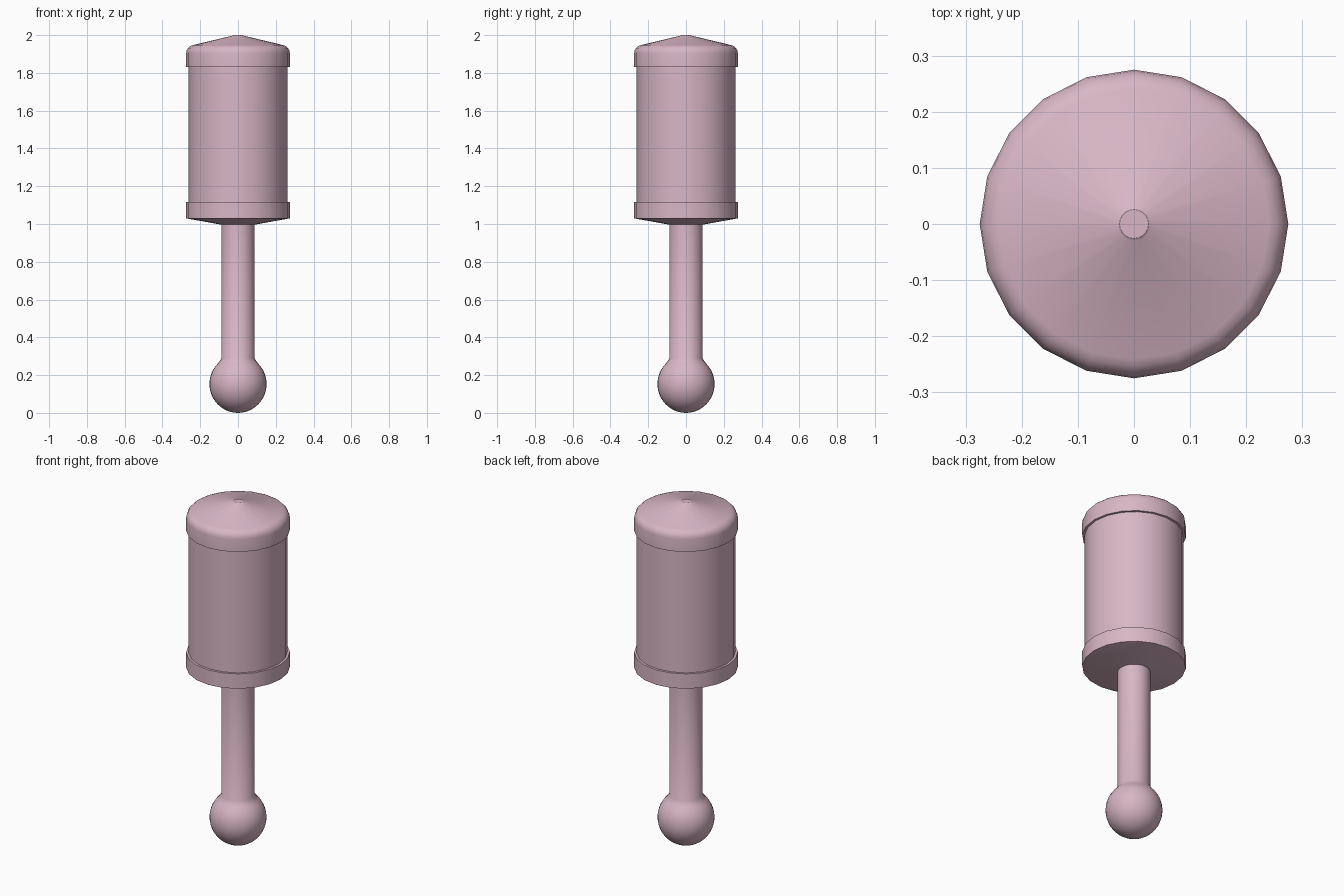
import bpy, bmesh, math

if "Cube" in bpy.data.objects:
    bpy.data.objects.remove(bpy.data.objects["Cube"])

pink = bpy.data.materials.new("dusty pink")
pink.diffuse_color = (0.69, 0.47, 0.56, 1)
pink.use_nodes = True
pink.node_tree.nodes["Principled BSDF"].inputs["Base Color"].default_value = pink.diffuse_color


def lathe(name, profile, sides, angle=35):
    """Spin a list of (radius, z) points around the z axis."""
    bm = bmesh.new()
    rings = []
    for r, z in profile:
        if r < 1e-5:
            rings.append([bm.verts.new((0, 0, z))])
        else:
            rings.append([bm.verts.new((r * math.cos(2 * math.pi * i / sides),
                                        r * math.sin(2 * math.pi * i / sides), z))
                          for i in range(sides)])
    for a, b in zip(rings, rings[1:]):
        for i in range(sides):
            j = (i + 1) % sides
            if len(a) == 1:
                bm.faces.new((a[0], b[j], b[i]))
            elif len(b) == 1:
                bm.faces.new((a[i], a[j], b[0]))
            else:
                bm.faces.new((a[i], a[j], b[j], b[i]))
    # close open ends
    if len(rings[0]) > 1:
        bm.faces.new(rings[0][::-1])
    if len(rings[-1]) > 1:
        bm.faces.new(rings[-1])
    bmesh.ops.recalc_face_normals(bm, faces=bm.faces[:])
    me = bpy.data.meshes.new(name)
    bm.to_mesh(me)
    bm.free()
    me.materials.append(pink)
    ob = bpy.data.objects.new(name, me)
    bpy.context.collection.objects.link(ob)
    bpy.ops.object.select_all(action='DESELECT')
    ob.select_set(True)
    bpy.context.view_layer.objects.active = ob
    bpy.ops.object.shade_smooth_by_angle(angle=math.radians(angle))
    return ob


# head: bottom band, barrel, rounded top band, shallow cone and small tip
R, BODY = 0.275, 0.262
cx, cz, cr = R - 0.045, 1.903, 0.045
rounded = [(cx + cr * math.cos(math.radians(a)), cz + cr * math.sin(math.radians(a)))
           for a in (0, 19, 38, 57, 76)]
lathe("mallet_head",
      [(0.08, 0.995), (R, 1.03), (R, 1.117), (BODY, 1.117),
       (BODY, 1.83), (R, 1.83)] + rounded + [(0.03, 1.997)] + [(0.026, 2.0)], 20)

# handle with ball end
ball = [(0.151 * math.sin(math.pi * i / 24), 0.153 - 0.153 * math.cos(math.pi * i / 24))
        for i in range(0, 19)]
lathe("handle", ball + [(0.088, 0.288), (0.088, 1.01)], 32, 50)
